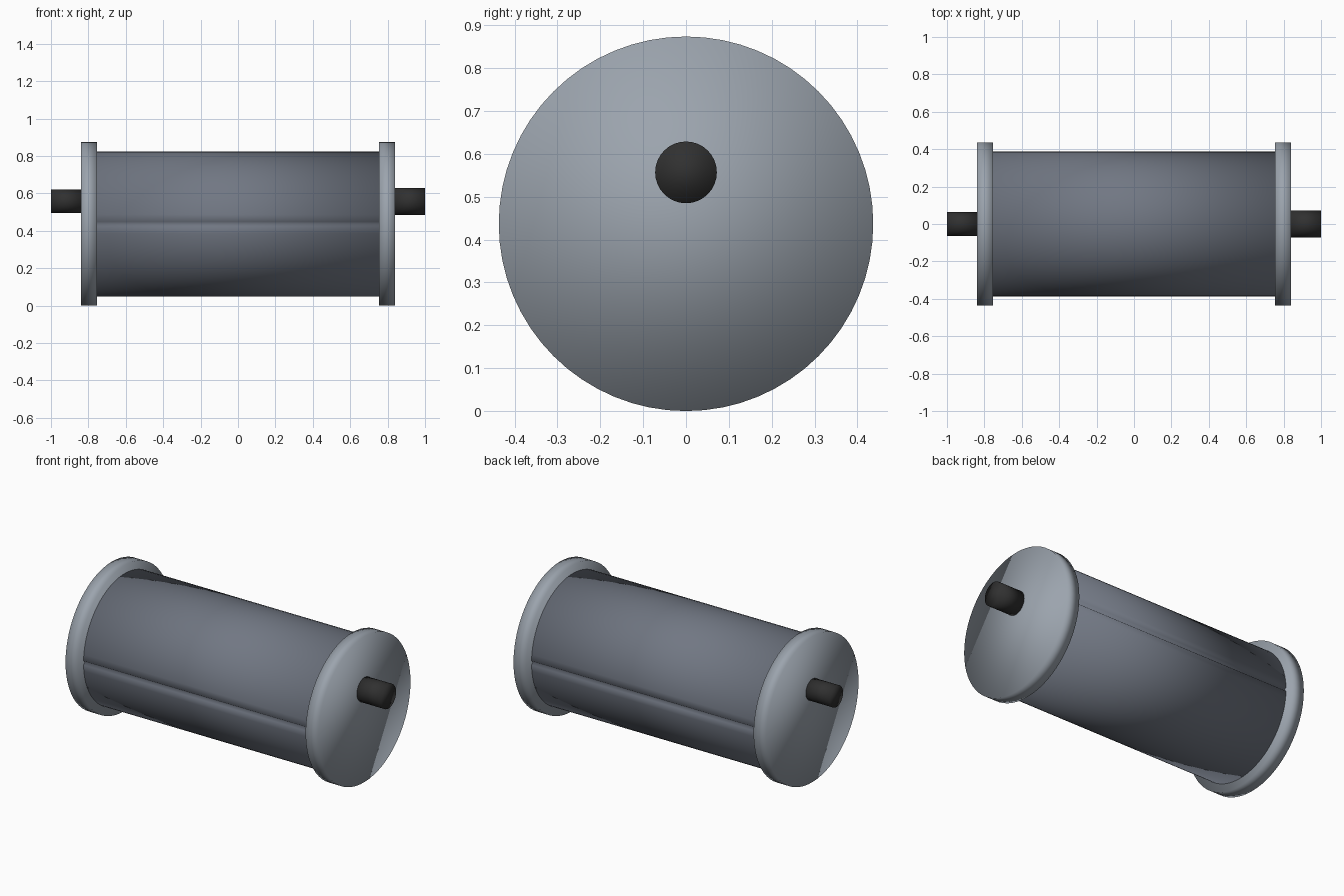
import bpy, bmesh, math

if "Cube" in bpy.data.objects:
    bpy.data.objects.remove(bpy.data.objects["Cube"])

AXIS_Z = 0.437


def material(name, rgb):
    m = bpy.data.materials.new(name)
    m.diffuse_color = (*rgb, 1.0)
    m.use_nodes = True
    m.node_tree.nodes["Principled BSDF"].inputs["Base Color"].default_value = m.diffuse_color
    return m


body_grey = material("slate grey", (0.165, 0.185, 0.227))
cap_grey = material("light steel grey", (0.33, 0.37, 0.42))
pin_black = material("soft black", (0.03, 0.03, 0.03))


def circle(radius, sides):
    return [(radius * math.cos(2 * math.pi * i / sides),
             radius * math.sin(2 * math.pi * i / sides)) for i in range(sides)]


def grooved_circle(radius, sides, half_width, depth):
    """Circle in (y, z) with a narrow V groove at each side."""
    points = []
    g = half_width / radius
    for start in (0, math.pi):
        points.append(((radius - depth) * math.cos(start), 0.0))
        for i in range(sides // 2):
            a = start + g + (math.pi - 2 * g) * i / (sides // 2 - 1)
            points.append((radius * math.cos(a), radius * math.sin(a)))
    return points


def extrude_x(name, profile, x0, x1, z, mat):
    """Smooth solid made by running a (y, z) profile along x."""
    bm = bmesh.new()
    rings = [[bm.verts.new((x, py, z + pz)) for py, pz in profile] for x in (x0, x1)]
    n = len(profile)
    for i in range(n):
        j = (i + 1) % n
        bm.faces.new((rings[0][i], rings[0][j], rings[1][j], rings[1][i]))
    bm.faces.new(rings[0])
    bm.faces.new(rings[1])
    bmesh.ops.recalc_face_normals(bm, faces=bm.faces)
    for f in bm.faces:
        f.smooth = True
    mesh = bpy.data.meshes.new(name)
    bm.to_mesh(mesh)
    bm.free()
    mesh.materials.append(mat)
    obj = bpy.data.objects.new(name, mesh)
    bpy.context.collection.objects.link(obj)
    return obj


# Drum with a seam along front and back
extrude_x("drum", grooved_circle(0.388, 64, 0.012, 0.014),
          -0.757, 0.757, AXIS_Z, body_grey)

# End caps and off-centre pins; the right pin is slightly thicker
for side, sign, pin_radius in (("left", -1, 0.063), ("right", 1, 0.072)):
    extrude_x(side + "_cap", circle(0.437, 64),
              sign * 0.755, sign * 0.84, AXIS_Z, cap_grey)
    extrude_x(side + "_pin", circle(pin_radius, 32),
              sign * 0.838, sign * 1.0, 0.557, pin_black)
